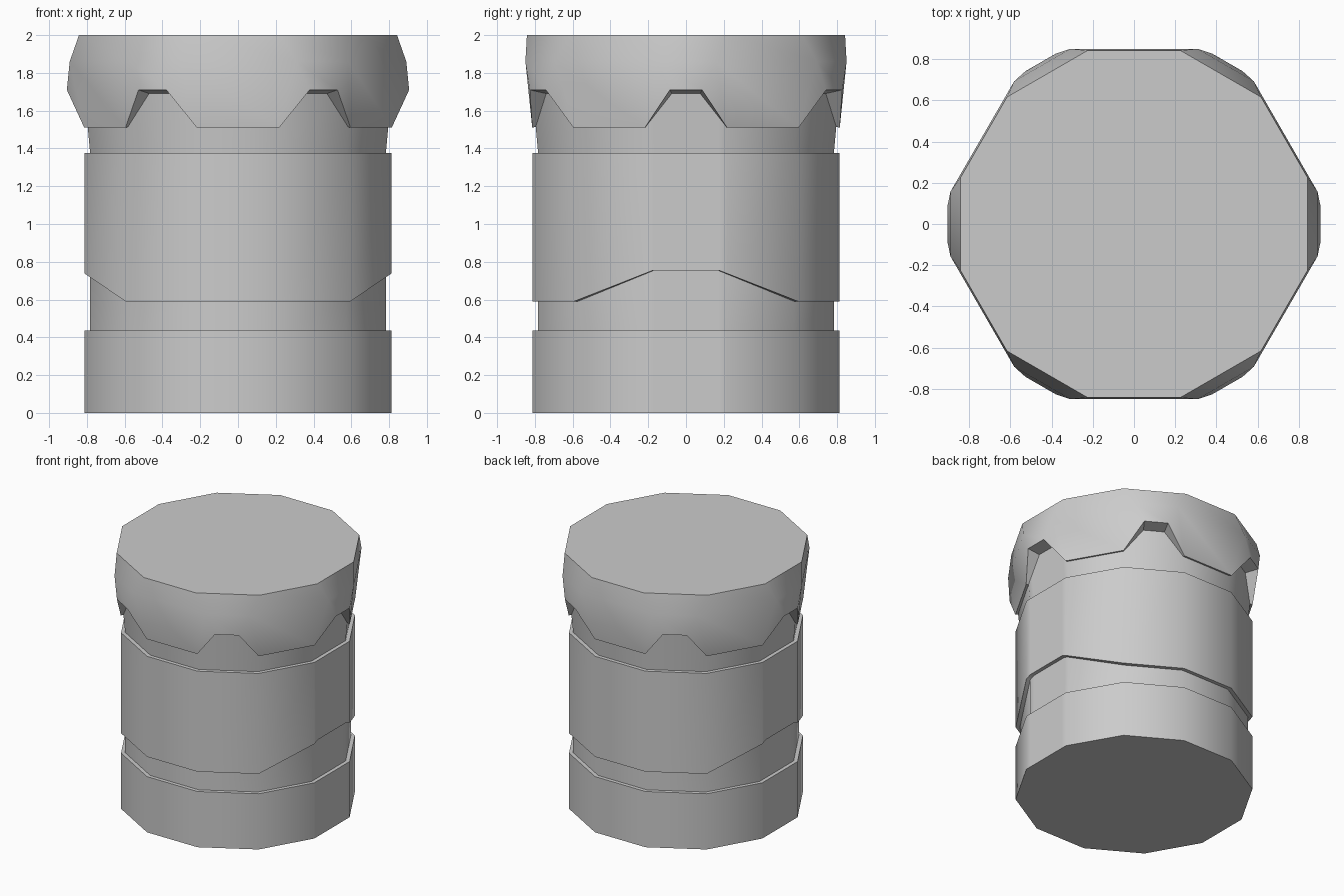
import bpy, bmesh
from math import sin, cos, tan, radians

if "Cube" in bpy.data.objects:
    bpy.data.objects.remove(bpy.data.objects["Cube"])


def finish(bm, name):
    bmesh.ops.remove_doubles(bm, verts=bm.verts, dist=1e-4)
    bmesh.ops.recalc_face_normals(bm, faces=bm.faces)
    mesh = bpy.data.meshes.new(name)
    bm.to_mesh(mesh)
    bm.free()
    ob = bpy.data.objects.new(name, mesh)
    bpy.context.collection.objects.link(ob)
    bpy.ops.object.select_all(action='DESELECT')
    ob.select_set(True)
    bpy.context.view_layer.objects.active = ob
    bpy.ops.object.shade_smooth_by_angle(angle=radians(38))
    return ob


# Twelve-sided outline of apothem 1, with extra points on the two x facets
T = tan(radians(15))
outline = []
for k in range(12):
    a = radians(30 * k)
    ts = [-T, -0.215, 0.215] if k in (0, 6) else [-T]
    outline += [(cos(a) - t * sin(a), sin(a) + t * cos(a)) for t in ts]


def sleeve_edge(x, y):
    # Lower sleeve edge rises over the x sides
    if abs(x) < 0.7:
        return 0.59
    return 0.59 + 0.165 * max(0, min(1, (0.58 - abs(y) * 0.81) / 0.405))


# Body: base band, groove, sleeve and flared neck
bm = bmesh.new()
rings = []
for apothem, z in [(0.812, 0), (0.812, 0.435), (0.783, 0.435), (0.783, None),
                   (0.812, None), (0.812, 1.375), (0.783, 1.375), (0.812, 1.70)]:
    rings.append([bm.verts.new((x * apothem, y * apothem,
                                sleeve_edge(x, y) if z is None else z))
                  for x, y in outline])
n = len(outline)
for lo, hi in zip(rings, rings[1:]):
    for i in range(n):
        j = (i + 1) % n
        bm.faces.new((lo[i], lo[j], hi[j], hi[i]))
bm.faces.new(rings[0][::-1])
finish(bm, "banded_body")

# Cap: six bulged facets with notches, alternating with six flat facets
bm = bmesh.new()


def point(k, d, t, z):
    a = radians(60 * k)
    return bm.verts.new((d * cos(a) - t * sin(a), d * sin(a) + t * cos(a), z))


parts = {"top": (0.842, 0.226, 2.0), "mid": (0.891, 0.157, 1.86),
         "notch": (0.906, 0.085, 1.71), "low": (0.814, 0.218, 1.51),
         "notch_in": (0.808, 0.075, 1.69), "low_in": (0.79, 0.2117, 1.515)}
sectors = [{name: (point(k, d, -t, z), point(k, d, t, z))
            for name, (d, t, z) in parts.items()} for k in range(6)]
for k in range(6):
    s, nx = sectors[k], sectors[(k + 1) % 6]
    # bulged facet and notch ceiling
    for u, v in (("top", "mid"), ("mid", "notch"), ("notch", "notch_in")):
        bm.faces.new((s[u][0], s[v][0], s[v][1], s[u][1]))
    # notch flanks and walls
    for e in (0, 1):
        bm.faces.new((s["mid"][e], s["low"][e], s["notch"][e]))
        bm.faces.new((s["notch"][e], s["low"][e], s["low_in"][e], s["notch_in"][e]))
    # flat facet between bulges and its underside
    for u, v in (("top", "mid"), ("mid", "low"), ("low", "low_in")):
        bm.faces.new((s[u][1], s[v][1], nx[v][0], nx[u][0]))
bm.faces.new([v for s in sectors for v in s["top"]])
finish(bm, "notched_cap")
